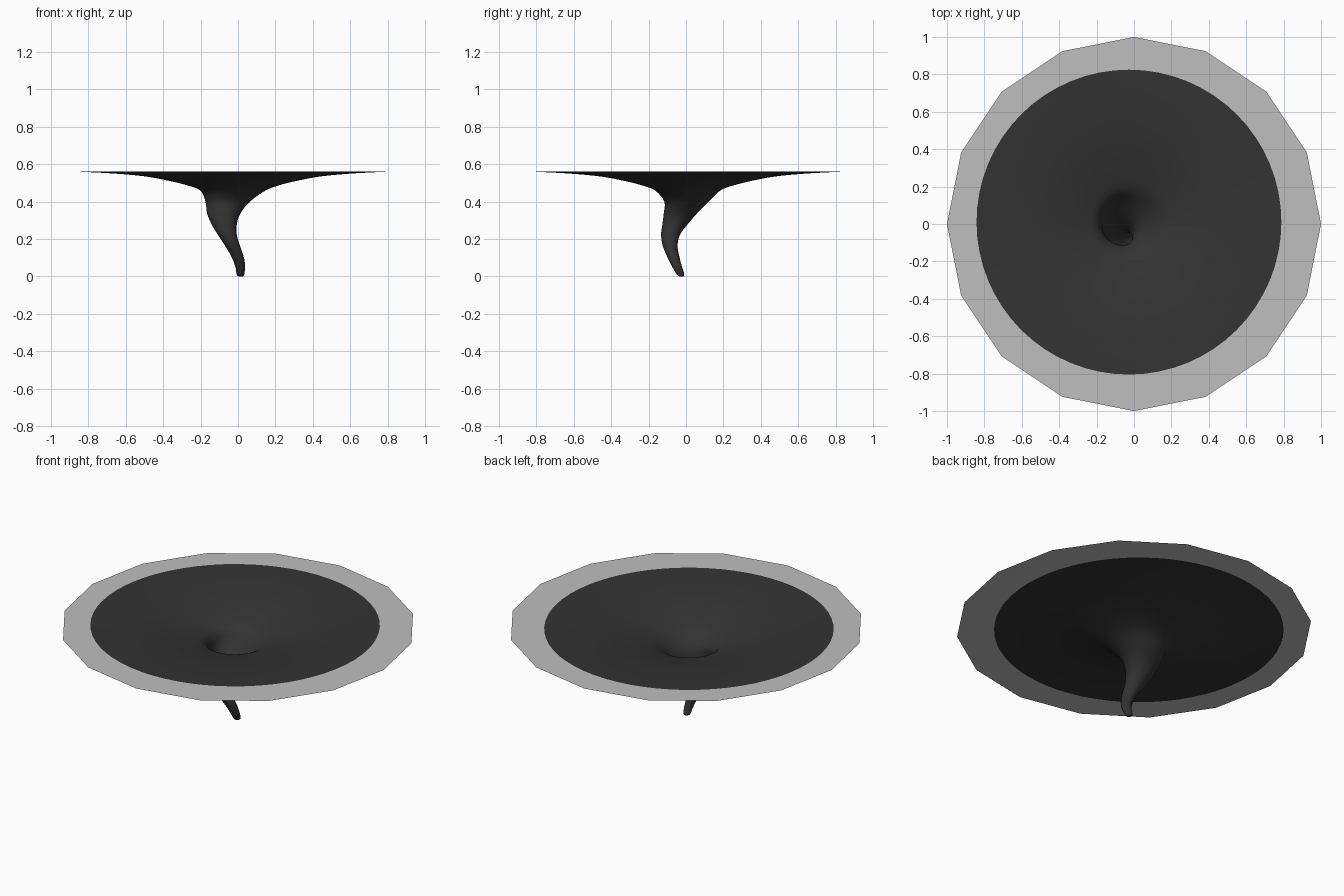
import bpy, bmesh, math

if "Cube" in bpy.data.objects:
    bpy.data.objects.remove(bpy.data.objects["Cube"])

RIM_Z = 0.56
SIDES = 64

# Funnel cross-sections from tip to mouth: z, centre x, centre y, radius
RINGS = [
    (0.000, 0.014, -0.026, 0.010), (0.006, 0.014, -0.028, 0.018),
    (0.020, 0.013, -0.033, 0.022), (0.050, 0.012, -0.047, 0.026),
    (0.100, 0.000, -0.066, 0.032), (0.166, -0.030, -0.085, 0.040),
    (0.225, -0.058, -0.082, 0.051), (0.280, -0.074, -0.058, 0.068),
    (0.337, -0.076, -0.030, 0.089), (0.400, -0.055, 0.003, 0.119),
    (0.460, -0.027, 0.009, 0.175), (0.490, -0.027, 0.010, 0.255),
    (0.513, -0.027, 0.010, 0.350), (0.535, -0.027, 0.010, 0.470),
    (0.550, -0.027, 0.010, 0.630), (RIM_Z, -0.027, 0.010, 0.815),
]


def material(name, value):
    m = bpy.data.materials.new(name)
    m.diffuse_color = (value, value, value, 1)
    m.use_nodes = True
    m.node_tree.nodes["Principled BSDF"].inputs["Base Color"].default_value = m.diffuse_color
    return m


def circle(bm, z, cx, cy, r, n):
    return [bm.verts.new((cx + r * math.cos(math.tau * i / n),
                          cy + r * math.sin(math.tau * i / n), z)) for i in range(n)]


def finish(bm, name, mat, smooth):
    me = bpy.data.meshes.new(name)
    bm.to_mesh(me)
    bm.free()
    me.materials.append(mat)
    for p in me.polygons:
        p.use_smooth = smooth
    ob = bpy.data.objects.new(name, me)
    bpy.context.collection.objects.link(ob)
    return ob


def spline(pts, steps):
    """Catmull-Rom interpolation through the cross-sections."""
    out = []
    for i in range(len(pts) - 1):
        a, b, c, d = (pts[max(i - 1, 0)], pts[i], pts[i + 1], pts[min(i + 2, len(pts) - 1)])
        for s in range(steps):
            t = s / steps
            out.append([0.5 * (2 * q + (r - p) * t + (2 * p - 5 * q + 4 * r - w) * t * t
                               + (3 * q - p - 3 * r + w) * t ** 3)
                        for p, q, r, w in zip(a, b, c, d)])
    return out + [pts[-1]]


# Twisting funnel, open at the mouth and closed at the tip
bm = bmesh.new()
loops = [circle(bm, min(max(z, 0), RIM_Z), x, y, r, SIDES) for z, x, y, r in spline(RINGS, 4)]
for lo, hi in zip(loops, loops[1:]):
    for i in range(SIDES):
        j = (i + 1) % SIDES
        bm.faces.new((lo[j], lo[i], hi[i], hi[j]))
bm.faces.new(loops[0])
finish(bm, "funnel", material("charcoal", 0.033), True)

# Flat sixteen-sided collar around the mouth
bm = bmesh.new()
_, cx, cy, r = RINGS[-1]
inner = circle(bm, RIM_Z, cx, cy, r, SIDES)
outer = circle(bm, RIM_Z, 0, 0, 1, 16)
k = SIDES // 16
for i in range(16):
    hole = [inner[(i * k + s) % SIDES] for s in range(k + 1)]
    bm.faces.new([outer[i], outer[(i + 1) % 16]] + hole[::-1])
finish(bm, "collar", material("light grey", 0.52), False)
